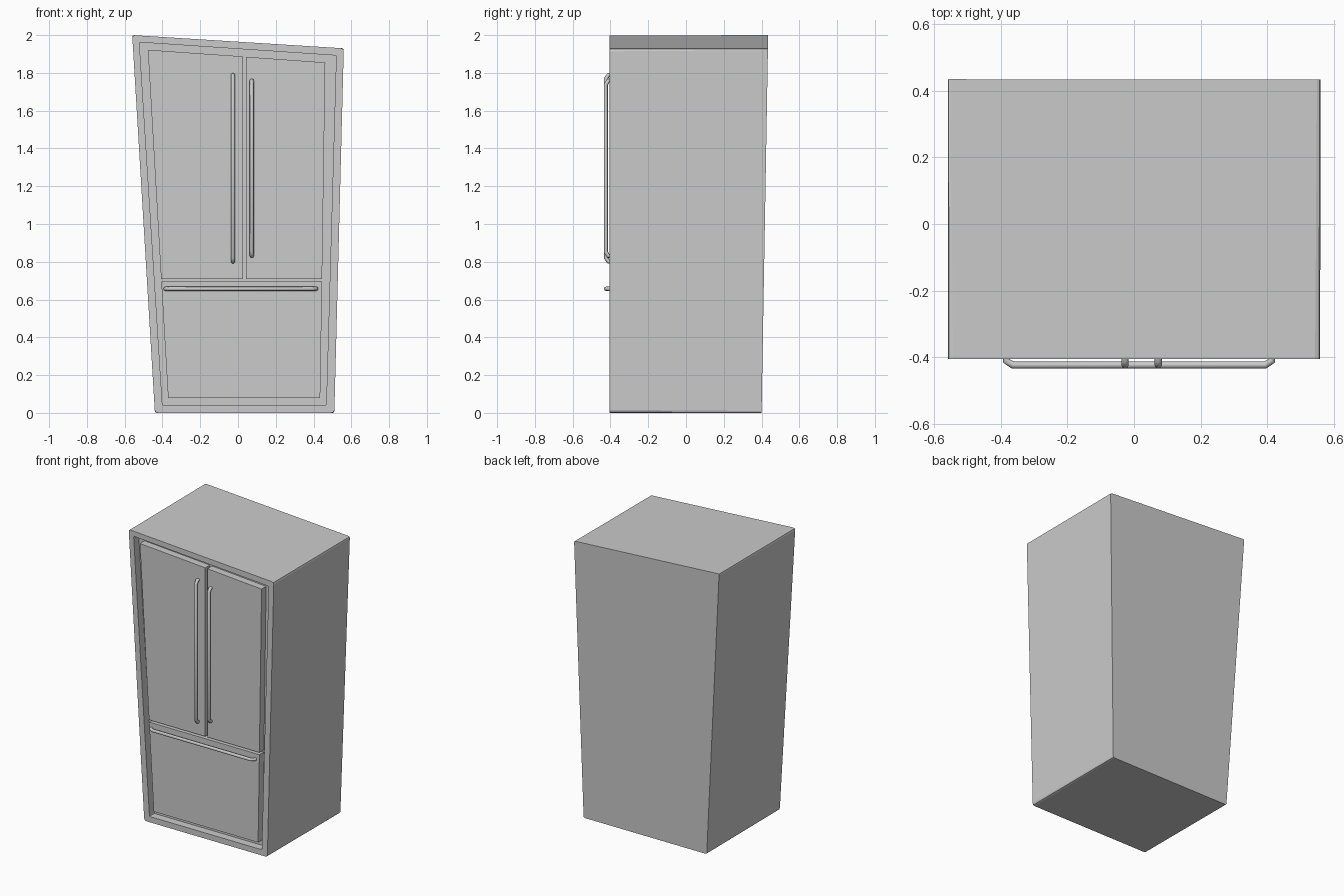
import bpy, bmesh
from mathutils import Vector

if "Cube" in bpy.data.objects:
    bpy.data.objects.remove(bpy.data.objects["Cube"])

FRONT = -0.405


def cut_corners(corners, size):
    """Round each corner of an x,z outline with a short three-point arc."""
    out = []
    n = len(corners)
    for i in range(n):
        p = Vector(corners[i])
        a = p + (Vector(corners[i - 1]) - p).normalized() * size
        b = p + (Vector(corners[(i + 1) % n]) - p).normalized() * size
        out += [a, (a + b) * 0.25 + p * 0.5, b]
    return out


def loft(name, loops):
    """Skin a series of x,y,z loops and cap both ends."""
    bm = bmesh.new()
    rings = [[bm.verts.new(p) for p in loop] for loop in loops]
    n = len(rings[0])
    for r, s in zip(rings, rings[1:]):
        for i in range(n):
            j = (i + 1) % n
            bm.faces.new((r[i], r[j], s[j], s[i]))
    bm.faces.new(rings[0])
    bm.faces.new(rings[-1])
    bmesh.ops.recalc_face_normals(bm, faces=bm.faces)
    me = bpy.data.meshes.new(name)
    bm.to_mesh(me)
    bm.free()
    ob = bpy.data.objects.new(name, me)
    bpy.context.collection.objects.link(ob)
    return ob


def at_y(outline, y):
    return [(p[0], y, p[1]) for p in outline]


# Tapered cabinet with slanted top, leaning back and recessed front
outer = [(-0.44, 0), (0.51, 0), (0.56, 1.93), (-0.56, 2.0)]
inner = [(-0.40, 0.04), (0.467, 0.04), (0.52, 1.892), (-0.522, 1.962)]
front_rim = cut_corners(outer, 0.016)
back_rim = cut_corners(outer, 0.01)
opening = cut_corners(inner, 0.006)
back = [(p.x, 0.40 + 0.0175 * p.y, p.y) for p in back_rim]
loft("cabinet", [back, at_y(front_rim, FRONT), at_y(opening, FRONT),
                 at_y(opening, FRONT + 0.055)])

# Doors and drawer standing in the recess
panels = {
    "left_door": [(-0.407, 0.71), (0.027, 0.71), (0.027, 1.887), (-0.477, 1.922)],
    "right_door": [(0.043, 0.71), (0.445, 0.71), (0.462, 1.855), (0.043, 1.885)],
    "freezer_drawer": [(-0.37, 0.08), (0.435, 0.08), (0.445, 0.695), (-0.406, 0.695)],
}
for name, outline in panels.items():
    loft(name, [at_y(outline, FRONT + 0.06), at_y(outline, FRONT + 0.005)])


# Bar handles with bent ends
def handle(name, start, end, radius=0.011):
    a, b = Vector(start), Vector(end)
    d = (b - a).normalized()
    a, b = a + d * radius, b - d * radius
    base, mid, bar = FRONT + 0.01, FRONT - 0.006, -0.424
    pts = [(a, base), (a, mid), (a + d * 0.02, bar),
           (b - d * 0.02, bar), (b, mid), (b, base)]
    cu = bpy.data.curves.new(name, "CURVE")
    cu.dimensions = "3D"
    cu.bevel_depth = radius
    cu.bevel_resolution = 2
    cu.use_fill_caps = True
    sp = cu.splines.new("POLY")
    sp.points.add(len(pts) - 1)
    for q, (p, y) in zip(sp.points, pts):
        q.co = (p.x, y, p.y, 1)
    bpy.context.collection.objects.link(bpy.data.objects.new(name, cu))


handle("left_door_handle", (-0.027, 0.79), (-0.027, 1.80))
handle("right_door_handle", (0.073, 0.82), (0.073, 1.77))
handle("drawer_handle", (-0.395, 0.657), (0.425, 0.657))
